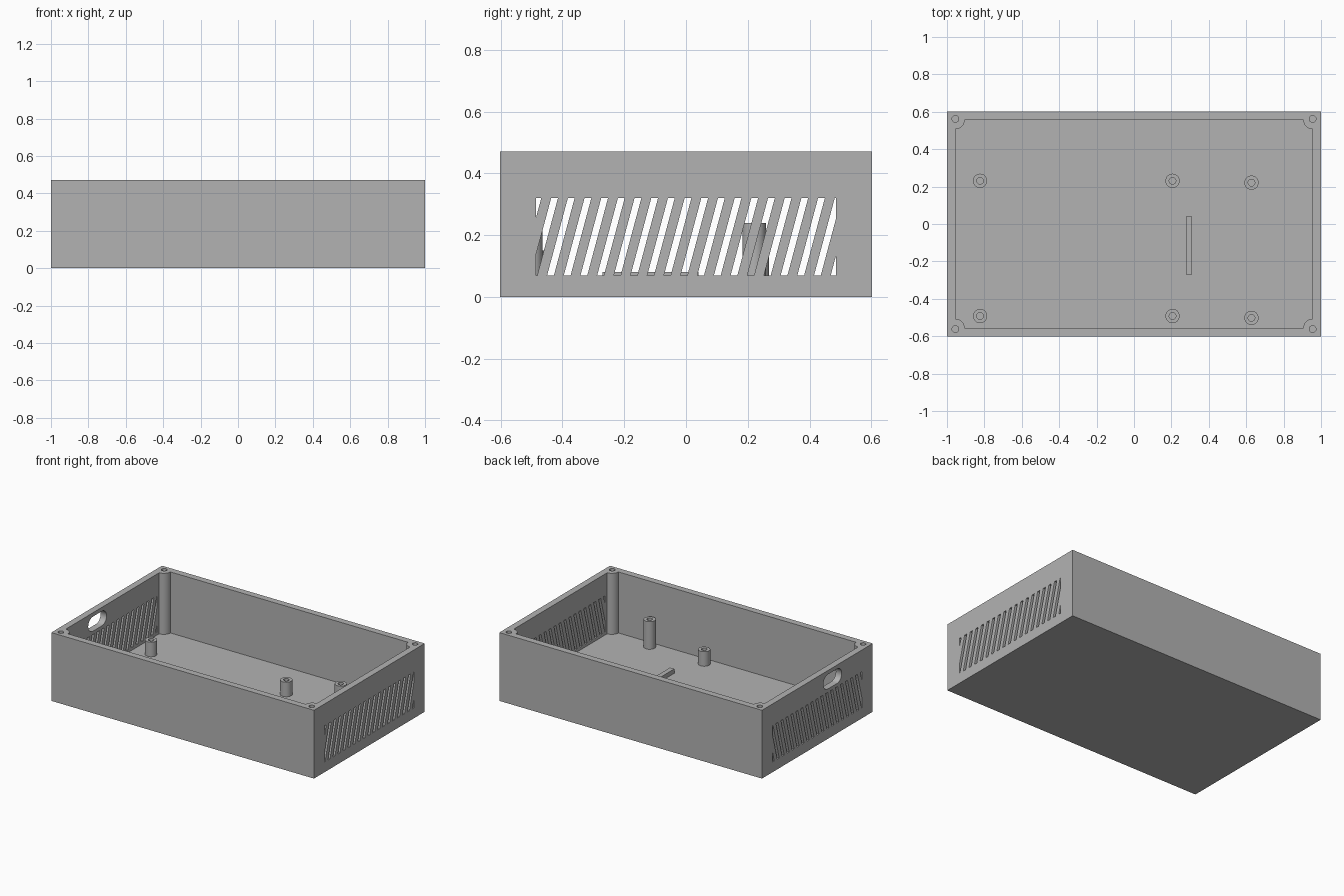
import bpy, bmesh, math
from mathutils import Vector

HX, HY, HEIGHT = 1.0, 0.602, 0.47
WALL, FLOOR = 0.045, 0.05
BOSS_R, HOLE_R, POST_R = 0.05, 0.018, 0.038

old = bpy.data.objects.get("Cube")
if old:
    bpy.data.objects.remove(old, do_unlink=True)

grey = bpy.data.materials.new("plain_grey")
grey.use_nodes = True
grey.diffuse_color = (0.45, 0.45, 0.45, 1)
grey.node_tree.nodes["Principled BSDF"].inputs["Base Color"].default_value = (0.45, 0.45, 0.45, 1)


def finish(bm, name):
    bmesh.ops.recalc_face_normals(bm, faces=bm.faces[:])
    mesh = bpy.data.meshes.new(name)
    bm.to_mesh(mesh)
    bm.free()
    mesh.materials.append(grey)
    ob = bpy.data.objects.new(name, mesh)
    bpy.context.collection.objects.link(ob)
    return ob


def add_face(bm, points):
    return bm.faces.new([bm.verts.new(p) for p in points])


def extrude_all(bm, offset):
    bmesh.ops.recalc_face_normals(bm, faces=bm.faces[:])
    new = bmesh.ops.extrude_face_region(bm, geom=bm.faces[:])["geom"]
    bmesh.ops.translate(bm, vec=Vector(offset),
                        verts=[g for g in new if isinstance(g, bmesh.types.BMVert)])


def select_only(ob):
    bpy.ops.object.select_all(action="DESELECT")
    ob.select_set(True)
    bpy.context.view_layer.objects.active = ob


def smooth(ob):
    select_only(ob)
    bpy.ops.object.shade_smooth_by_angle(angle=math.radians(30))


def cut(ob, cutter):
    cutter.hide_render = True
    mod = ob.modifiers.new("cut", "BOOLEAN")
    mod.operation, mod.solver, mod.object = "DIFFERENCE", "EXACT", cutter
    select_only(ob)
    bpy.ops.object.modifier_apply(modifier=mod.name)
    bpy.data.objects.remove(cutter, do_unlink=True)


def box(name, x0, x1, y0, y1, z0, z1):
    bm = bmesh.new()
    add_face(bm, [(x0, y0, z0), (x1, y0, z0), (x1, y1, z0), (x0, y1, z0)])
    extrude_all(bm, (0, 0, z1 - z0))
    return finish(bm, name)


# Outer case block
case = box("case_shell", -HX, HX, -HY, HY, 0, HEIGHT)

# Cavity leaving a rounded screw boss in each corner, plus the screw holes
cx, cy = HX - WALL, HY - WALL
corners = [(1, 1), (-1, 1), (-1, -1), (1, -1)]
outline = []
for i, (sx, sy) in enumerate(corners):
    start = math.radians(270 + 90 * i)
    for k in range(13):
        a = start - math.radians(90) * k / 12
        outline.append((sx * cx + BOSS_R * math.cos(a), sy * cy + BOSS_R * math.sin(a), FLOOR))
bm = bmesh.new()
add_face(bm, outline)
extrude_all(bm, (0, 0, HEIGHT))
cut(case, finish(bm, "cavity_cutter"))

bm = bmesh.new()
for sx, sy in corners:
    add_face(bm, [(sx * cx + HOLE_R * math.cos(math.tau * k / 24),
                   sy * (cy + 0.005) + HOLE_R * math.sin(math.tau * k / 24), 0.2)
                  for k in range(24)])
extrude_all(bm, (0, 0, HEIGHT))
cut(case, finish(bm, "screw_hole_cutter"))

# Slanted vents through both end walls, trimmed to a rectangle
bm = bmesh.new()
LOW, HIGH, HALF, LEAN = 0.07, 0.32, 0.011, 0.0335
for k in range(20):
    y = (k - 9.5) * 0.054
    add_face(bm, [(-1.1, y - LEAN - HALF, LOW), (-1.1, y - LEAN + HALF, LOW),
                  (-1.1, y + LEAN + HALF, HIGH), (-1.1, y + LEAN - HALF, HIGH)])
for side in (-1, 1):
    bmesh.ops.bisect_plane(bm, geom=bm.verts[:] + bm.edges[:] + bm.faces[:],
                           plane_co=(0, side * 0.485, 0), plane_no=(0, side, 0),
                           clear_outer=True)
extrude_all(bm, (2.2, 0, 0))
cut(case, finish(bm, "vent_cutter"))

# Rounded cable opening in the end wall at -x
bm = bmesh.new()
ring = []
for k in range(26):
    a = math.pi * (k - (k > 12)) / 12 - math.pi / 2
    shift = 0.05 if k < 13 else -0.05
    ring.append((-1.1, -0.165 + shift + 0.05 * math.cos(a), 0.393 + 0.05 * math.sin(a)))
add_face(bm, ring)
extrude_all(bm, (0.3, 0, 0))
cut(case, finish(bm, "cable_opening_cutter"))
smooth(case)


# Hollow standoffs turned from a simple profile
def standoff(name, x, y, top):
    bm = bmesh.new()
    profile = [(POST_R, FLOOR), (POST_R, top), (HOLE_R, top), (HOLE_R, FLOOR)]
    verts = [bm.verts.new((r, 0, z)) for r, z in profile]
    edges = [bm.edges.new(pair) for pair in zip(verts, verts[1:])]
    bmesh.ops.spin(bm, geom=verts + edges, cent=(0, 0, 0), axis=(0, 0, 1),
                   angle=math.tau, steps=32, use_merge=True)
    bmesh.ops.remove_doubles(bm, verts=bm.verts[:], dist=0.0001)
    ob = finish(bm, name)
    ob.location = (x, y, 0)
    smooth(ob)


for label, x, top, shift in (("right", -0.823, 0.15, 0), ("middle", 0.206, 0.15, 0),
                             ("left", 0.628, 0.24, -0.01)):
    standoff("back_" + label + "_standoff", x, 0.231 + shift, top)
    standoff("front_" + label + "_standoff", x, -0.492 + shift, top)

# Low rib on the floor
box("floor_rib", 0.278, 0.311, -0.27, 0.04, FLOOR, 0.08)
